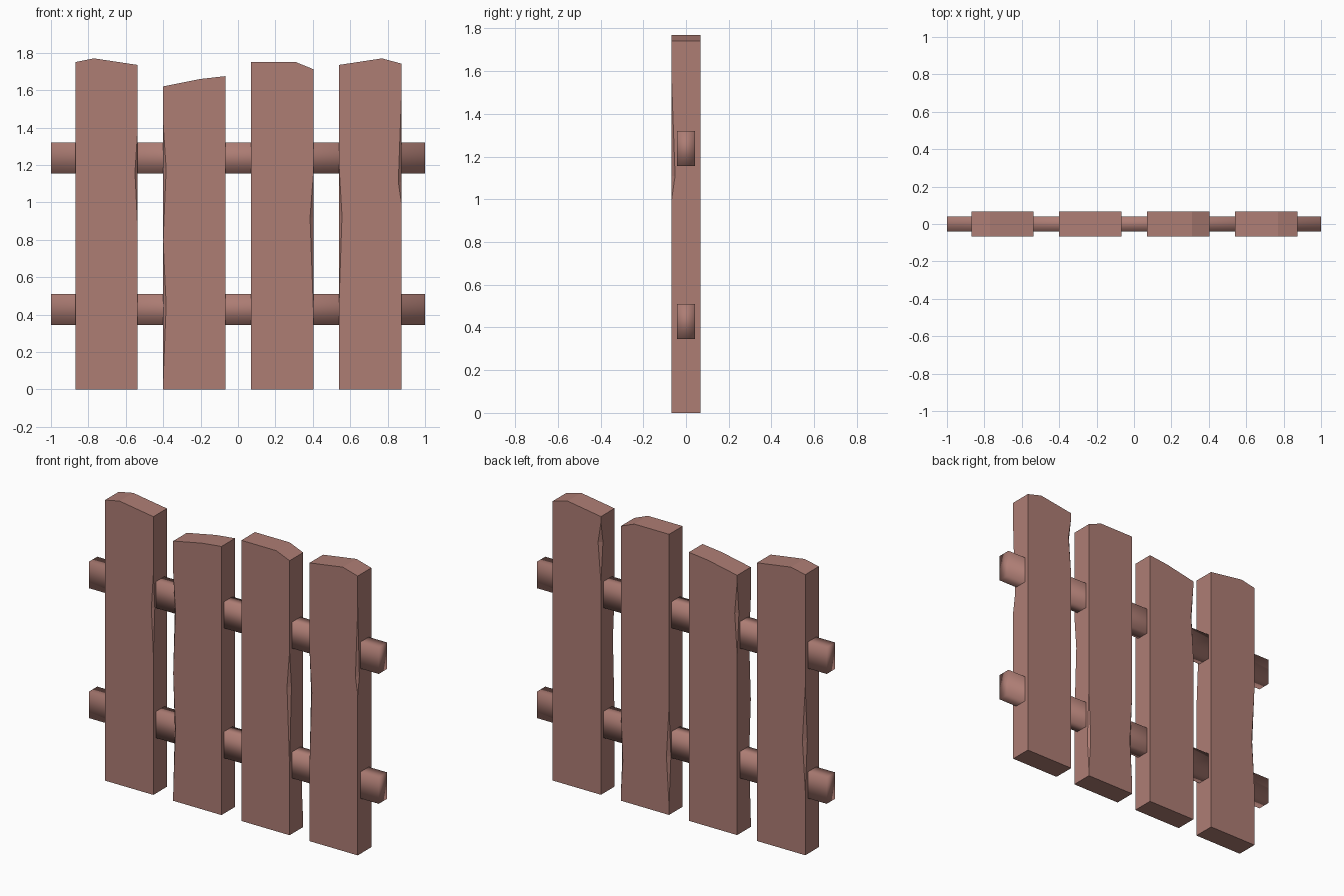
import bpy, bmesh

if "Cube" in bpy.data.objects:
    bpy.data.objects.remove(bpy.data.objects["Cube"])

wood = bpy.data.materials.new("reddish brown wood")
wood.diffuse_color = (0.42, 0.205, 0.175, 1)
wood.use_nodes = True
wood.node_tree.nodes["Principled BSDF"].inputs["Base Color"].default_value = wood.diffuse_color
HALF = 0.067   # half plank thickness
WIDTH = 0.333


def finish(name, bm, smooth=False):
    bmesh.ops.recalc_face_normals(bm, faces=bm.faces)
    me = bpy.data.meshes.new(name)
    bm.to_mesh(me)
    bm.free()
    me.materials.append(wood)
    for p in me.polygons:
        p.use_smooth = smooth
    ob = bpy.data.objects.new(name, me)
    bpy.context.collection.objects.link(ob)


def chip_depth(chips, corner, z):
    for c, z0, zm, z1, d in chips:
        if c == corner and z0 < z < z1:
            return d * ((z - z0) / (zm - z0) if z <= zm else (z1 - z) / (z1 - zm))
    return 0.0


def plank(name, x0, zl, peak, zr, chips):
    """Board with a three-point top; chips shave the corners (FL, FR, BR, BL)."""
    x1 = x0 + WIDTH
    px, pz = peak
    levels = sorted({0.0, *[z for c in chips for z in c[1:4]]}) + [None]
    bm = bmesh.new()
    rings = []
    for z in levels:
        d = {c: 0 if z is None else chip_depth(chips, c, z) for c in ("FL", "FR", "BR", "BL")}
        L, P, R = (zl, pz, zr) if z is None else (z, z, z)
        pts = [(x0, -HALF + d["FL"], L), (x0 + d["FL"], -HALF, L), (px, -HALF, P),
               (x1 - d["FR"], -HALF, R), (x1, -HALF + d["FR"], R),
               (x1, HALF - d["BR"], R), (x1 - d["BR"], HALF, R), (px, HALF, P),
               (x0 + d["BL"], HALF, L), (x0, HALF - d["BL"], L)]
        rings.append([bm.verts.new(p) for p in pts])
    n = 10
    for a, b in zip(rings, rings[1:]):
        for i in range(n):
            j = (i + 1) % n
            bm.faces.new((a[i], a[j], b[j], b[i]))
    bm.faces.new(rings[0])
    t = rings[-1]
    bm.faces.new((t[0], t[1], t[2], t[7], t[8], t[9]))
    bm.faces.new((t[2], t[3], t[4], t[5], t[6], t[7]))
    bmesh.ops.remove_doubles(bm, verts=bm.verts, dist=0.0005)
    bmesh.ops.dissolve_limit(bm, angle_limit=0.002, verts=bm.verts, edges=bm.edges)
    bmesh.ops.triangulate(bm, faces=[f for f in bm.faces if len(f.verts) > 4])
    finish(name, bm)


# Upright planks with worn corners
plank("plank_1", -0.87, 1.75, (-0.77, 1.77), 1.735,
      [("FR", 0.87, 1.16, 1.38, 0.014), ("BL", 0.40, 0.71, 1.05, 0.02)])
plank("plank_2", -0.40, 1.62, (-0.20, 1.66), 1.675,
      [("FL", 0.80, 1.18, 1.42, 0.016), ("FL", 0.05, 0.45, 0.79, 0.016),
       ("BL", 1.12, 1.38, 1.58, 0.017)])
plank("plank_3", 0.07, 1.75, (0.31, 1.75), 1.712,
      [("FR", 0.42, 0.92, 1.15, 0.018), ("BL", 0.05, 0.36, 0.68, 0.018),
       ("BR", 0.03, 0.25, 0.60, 0.014)])
plank("plank_4", 0.54, 1.735, (0.77, 1.77), 1.742,
      [("FL", 0.45, 0.93, 1.20, 0.016), ("FR", 1.00, 1.11, 1.55, 0.016),
       ("BL", 1.32, 1.57, 1.70, 0.02)])

# Horizontal rails, softly shaded
for name, zc in (("lower_rail", 0.428), ("upper_rail", 1.238)):
    bm = bmesh.new()
    bmesh.ops.create_cube(bm, size=1)
    for v in bm.verts:
        v.co = (v.co.x * 2, v.co.y * 0.082, v.co.z * 0.165 + zc)
    finish(name, bm, smooth=True)
